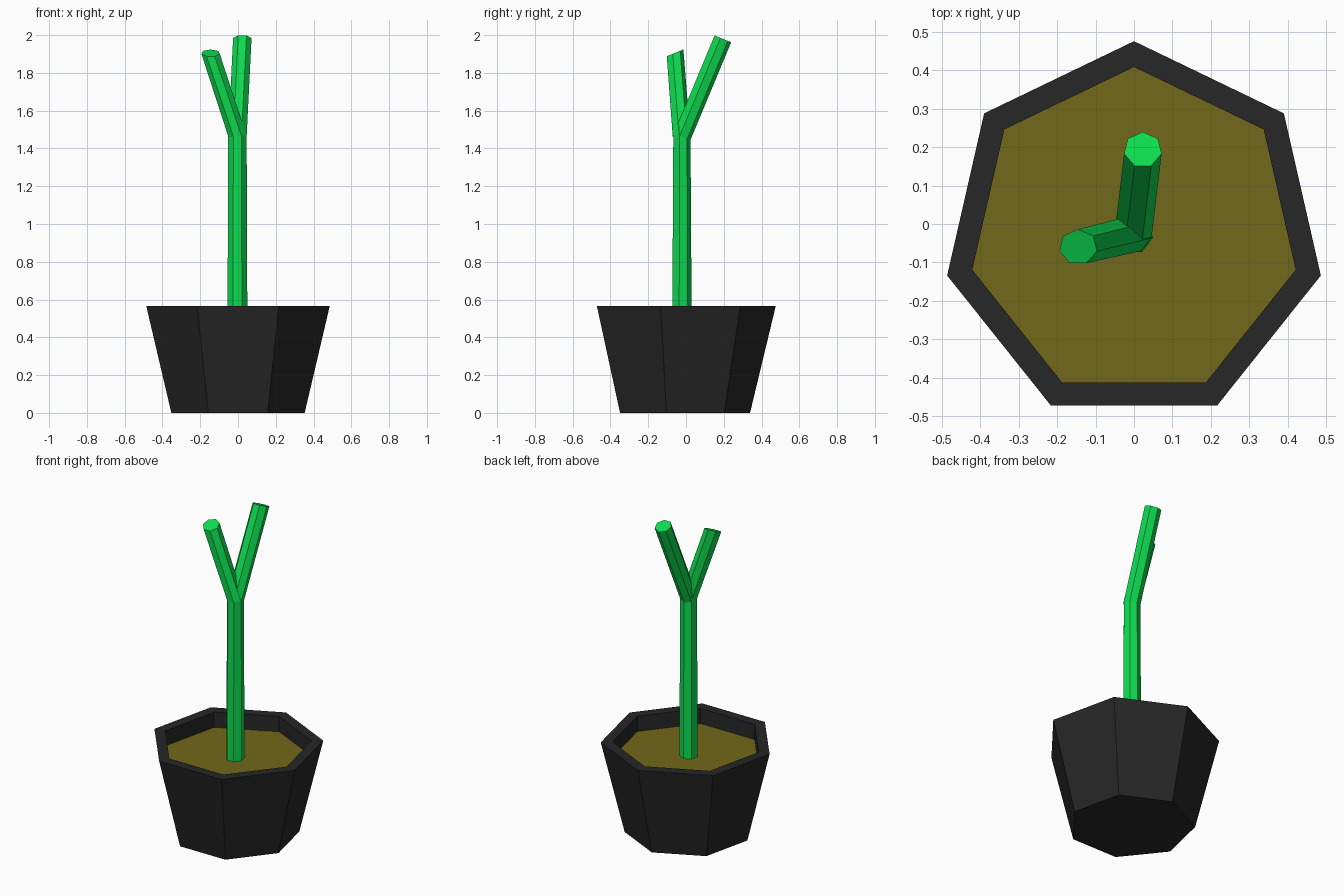
import bpy, bmesh, math
from mathutils import Vector

if "Cube" in bpy.data.objects:
    bpy.data.objects.remove(bpy.data.objects["Cube"])

SIDES = 7


def material(name, rgb):
    mat = bpy.data.materials.new(name)
    mat.diffuse_color = (*rgb, 1)
    mat.use_nodes = True
    mat.node_tree.nodes["Principled BSDF"].inputs["Base Color"].default_value = mat.diffuse_color
    return mat


def ring(bm, centre, radius, normal=(0, 0, 1)):
    """Seven-sided ring, one corner towards +y, tilted to face the normal."""
    tilt = Vector((0, 0, 1)).rotation_difference(Vector(normal))
    verts = []
    for i in range(SIDES):
        a = math.pi / 2 + i * math.tau / SIDES
        p = Vector((math.cos(a), math.sin(a), 0)) * radius
        verts.append(bm.verts.new(Vector(centre) + tilt @ p))
    return verts


def loft(name, sections, mat, cap_ends=True):
    """Skin a list of (centre, radius, normal) rings into one object."""
    bm = bmesh.new()
    rings = [ring(bm, *s) for s in sections]
    for a, b in zip(rings, rings[1:]):
        for i in range(SIDES):
            j = (i + 1) % SIDES
            bm.faces.new((a[i], a[j], b[j], b[i]))
    bm.faces.new(rings[0][::-1])
    if cap_ends:
        bm.faces.new(rings[-1])
    mesh = bpy.data.meshes.new(name)
    bm.to_mesh(mesh)
    bm.free()
    mesh.materials.append(mat)
    obj = bpy.data.objects.new(name, mesh)
    bpy.context.collection.objects.link(obj)
    return obj


black = material("pot_black", (0.02, 0.02, 0.02))
brown = material("soil_brown", (0.17, 0.14, 0.01))
green = material("stem_green", (0.004, 0.72, 0.08))

UP = (0, 0, 1)
CY = -0.023
SOIL_Z = 0.47

# Pot: tapered outer wall, flat rim, inner wall down to the soil
loft("pot", [((0, CY, 0), 0.362, UP), ((0, CY, 0.565), 0.498, UP),
             ((0, CY, 0.565), 0.431, UP), ((0, CY, SOIL_Z), 0.431, UP)],
     black, cap_ends=False)

# Soil: a single flat face filling the pot
bm = bmesh.new()
bm.faces.new(ring(bm, (0, CY, SOIL_Z), 0.431))
soil_mesh = bpy.data.meshes.new("soil")
bm.to_mesh(soil_mesh)
bm.free()
soil_mesh.materials.append(brown)
bpy.context.collection.objects.link(bpy.data.objects.new("soil", soil_mesh))

# Stem bending into the taller back branch
loft("stem_and_back_branch", [((-0.003, -0.024, SOIL_Z), 0.054, UP),
                              ((-0.003, -0.024, 1.46), 0.05, (0, 0.3, 1)),
                              ((0.023, 0.193, 1.981), 0.05, (0, 0.41, 1))], green)

# Shorter branch growing out to the left
loft("left_branch", [((-0.003, -0.026, 1.465), 0.049, (-0.1, 0, 1)),
                     ((-0.145, -0.06, 1.905), 0.05, (0, -0.41, 1))], green)
